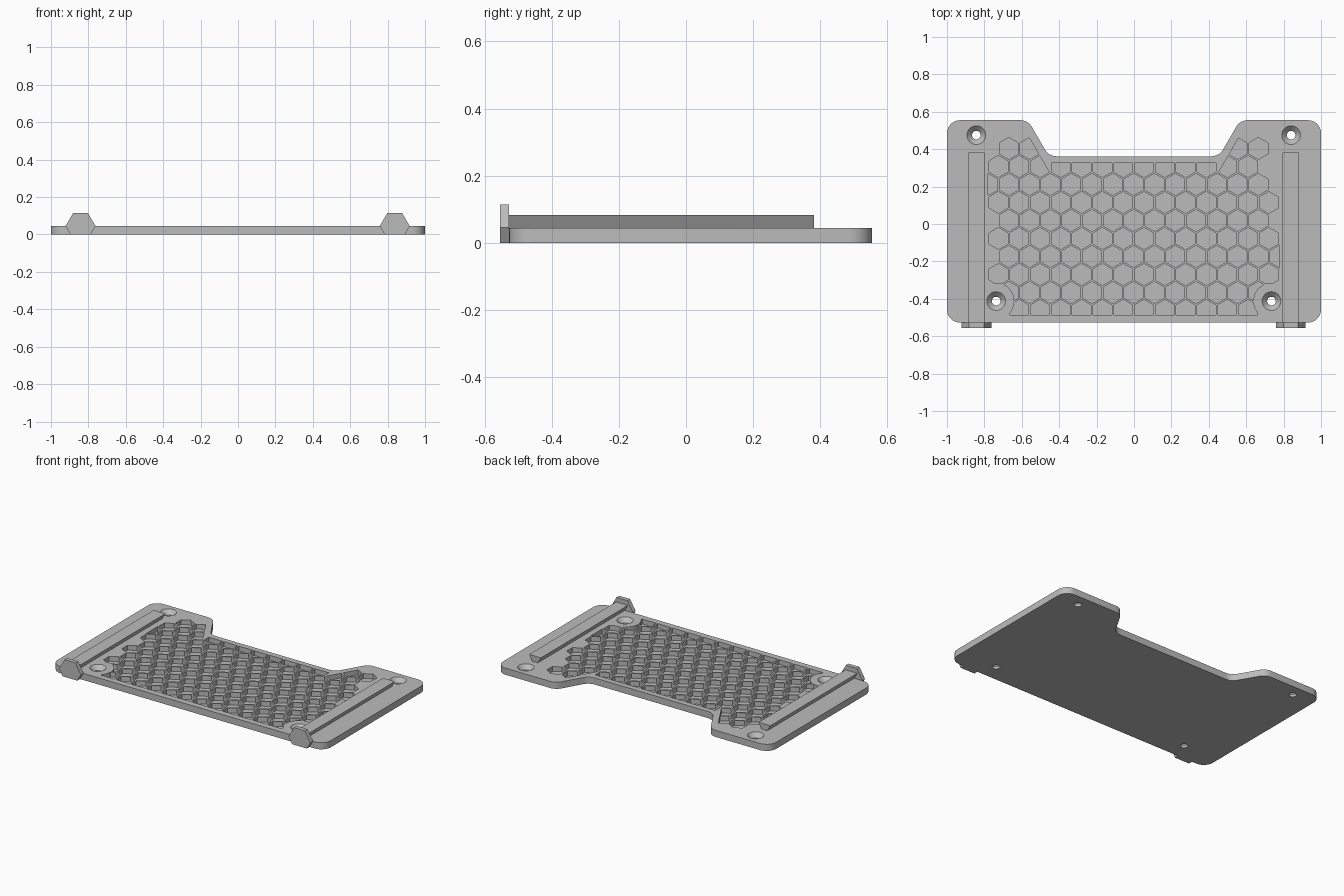
import bpy, bmesh, math
from mathutils import Vector

if "Cube" in bpy.data.objects:
    bpy.data.objects.remove(bpy.data.objects["Cube"])

T = 0.044            # plate thickness
FLOOR = 0.012        # height of the pocket floors
PITCH = 0.1112       # honeycomb spacing
BOSSES = [(-0.737, -0.412), (0.735, -0.412)]
HOLES = BOSSES + [(-0.843, 0.475), (0.84, 0.475)]

grey = bpy.data.materials.new("grey plastic")
grey.diffuse_color = (0.5, 0.5, 0.5, 1)
grey.use_nodes = True
grey.node_tree.nodes["Principled BSDF"].inputs["Base Color"].default_value = grey.diffuse_color


def make(name, bm):
    bmesh.ops.recalc_face_normals(bm, faces=bm.faces)
    me = bpy.data.meshes.new(name)
    bm.to_mesh(me)
    bm.free()
    me.materials.append(grey)
    ob = bpy.data.objects.new(name, me)
    bpy.context.collection.objects.link(ob)
    return ob


def prism(bm, pts, a, b, axis="z"):
    """Extrude a 2D outline from a to b along z or y."""
    def place(p, d):
        return (p[0], p[1], d) if axis == "z" else (p[0], d, p[1])
    lo = [bm.verts.new(place(p, a)) for p in pts]
    hi = [bm.verts.new(place(p, b)) for p in pts]
    n = len(pts)
    bm.faces.new(lo[::-1])
    bm.faces.new(hi)
    for i in range(n):
        j = (i + 1) % n
        bm.faces.new((lo[i], lo[j], hi[j], hi[i]))


def circle(cx, cy, r, n):
    return [(cx + r * math.cos(math.tau * i / n), cy + r * math.sin(math.tau * i / n))
            for i in range(n)]


def rounded(pts, r, steps=8):
    """Round every corner of an outline with an arc of radius r."""
    out = []
    for i, p in enumerate(pts):
        p = Vector(p)
        u = (Vector(pts[i - 1]) - p).normalized()
        v = (Vector(pts[(i + 1) % len(pts)]) - p).normalized()
        half = u.angle(v) / 2
        c = p + (u + v).normalized() * (r / math.sin(half))
        s = p + u * (r / math.tan(half)) - c
        e = p + v * (r / math.tan(half)) - c
        sweep = s.angle(e)
        for k in range(steps + 1):
            t = k / steps
            w = (s * math.sin((1 - t) * sweep) + e * math.sin(t * sweep)) / math.sin(sweep)
            out.append(tuple(c + w))
    return out


def clip(pts, nx, ny, d):
    """Keep the part of a convex outline where nx*x + ny*y <= d."""
    out = []
    for i, p in enumerate(pts):
        q = pts[(i + 1) % len(pts)]
        a, b = nx * p[0] + ny * p[1] - d, nx * q[0] + ny * q[1] - d
        if a <= 0:
            out.append(p)
        if a * b < 0:
            t = a / (a - b)
            out.append((p[0] + t * (q[0] - p[0]), p[1] + t * (q[1] - p[1])))
    return out


def subtract(ob, cutter):
    mod = ob.modifiers.new("cut", "BOOLEAN")
    mod.operation = "DIFFERENCE"
    mod.solver = "EXACT"
    mod.object = cutter
    bpy.context.view_layer.objects.active = ob
    bpy.ops.object.modifier_apply(modifier=mod.name)
    bpy.data.objects.remove(cutter)


# Plate outline with the notch in its back edge
bm = bmesh.new()
prism(bm, rounded([(-1, -0.527), (1, -0.527), (1, 0.555), (0.567, 0.555), (0.455, 0.362),
                   (-0.455, 0.362), (-0.567, 0.555), (-1, 0.555)], 0.07), 0, T)
plate = make("base_plate", bm)

# Honeycomb pockets, trimmed to an even border
bm = bmesh.new()
for row in range(10):
    y = 0.404 - row * PITCH * 0.866
    if row % 2:
        cols = [k - 6.5 for k in range(14)]
    else:
        cols = list(range(-6, 7))
    if row == 0:
        cols = [-6, -5, 5, 6]
    elif row == 1:
        cols = cols[:-1]
    elif row == 2:
        cols = [-7] + cols
    elif row == 6:
        cols = cols + [7]
    elif row == 9:
        cols = cols[1:-1]
    for c in cols:
        x = c * PITCH - 0.002
        r = 0.0505 / math.cos(math.pi / 6)
        cell = [(x + r * math.sin(k * math.pi / 3), y - r * math.cos(k * math.pi / 3))
                for k in range(6)]
        cell = clip(cell, -1, 0, 0.78)
        cell = clip(cell, 1, 0, 0.777)
        cell = clip(cell, 0, -1, 0.486)
        if abs(x) < 0.45:
            cell = clip(cell, 0, 1, 0.325)
        else:
            s = 1 if x < 0 else -1
            cell = clip(cell, 0.866 * s, 0.5, -0.866 * 0.546 + 0.5 * 0.4375)
        if len(cell) > 2:
            prism(bm, cell, FLOOR, T + 0.02)
pockets = make("pocket_cutter", bm)

# Solid bosses left standing around the front screw holes
bm = bmesh.new()
for bx, by in BOSSES:
    prism(bm, circle(bx, by, 0.097, 48), -0.1, 0.2)
subtract(pockets, make("boss_cutter", bm))
subtract(plate, pockets)

# Countersunk screw holes
bm = bmesh.new()
for hx, hy in HOLES:
    n = 32
    rings = []
    for r, z in [(0.023, -0.02), (0.023, 0.017), (0.05, T), (0.05, T + 0.02)]:
        rings.append([bm.verts.new((px, py, z)) for px, py in circle(hx, hy, r, n)])
    bm.faces.new(rings[0][::-1])
    bm.faces.new(rings[-1])
    for lo, hi in zip(rings, rings[1:]):
        for i in range(n):
            j = (i + 1) % n
            bm.faces.new((lo[i], lo[j], hi[j], hi[i]))
subtract(plate, make("hole_cutter", bm))

bpy.ops.object.select_all(action="DESELECT")
plate.select_set(True)
bpy.context.view_layer.objects.active = plate
bpy.ops.object.shade_smooth_by_angle(angle=math.radians(30))

# Undercut rails and their hexagonal front stops
for side, cx in (("left", -0.842), ("right", 0.838)):
    bm = bmesh.new()
    prism(bm, [(cx - 0.02, T - 0.002), (cx + 0.02, T - 0.002),
               (cx + 0.043, 0.083), (cx - 0.043, 0.083)], -0.528, 0.382, "y")
    make(side + "_rail", bm)
    bm = bmesh.new()
    prism(bm, [(cx - 0.054, 0), (cx + 0.054, 0), (cx + 0.08, 0.045), (cx + 0.04, 0.114),
               (cx - 0.04, 0.114), (cx - 0.08, 0.045)], -0.555, -0.527, "y")
    make(side + "_rail_stop", bm)
